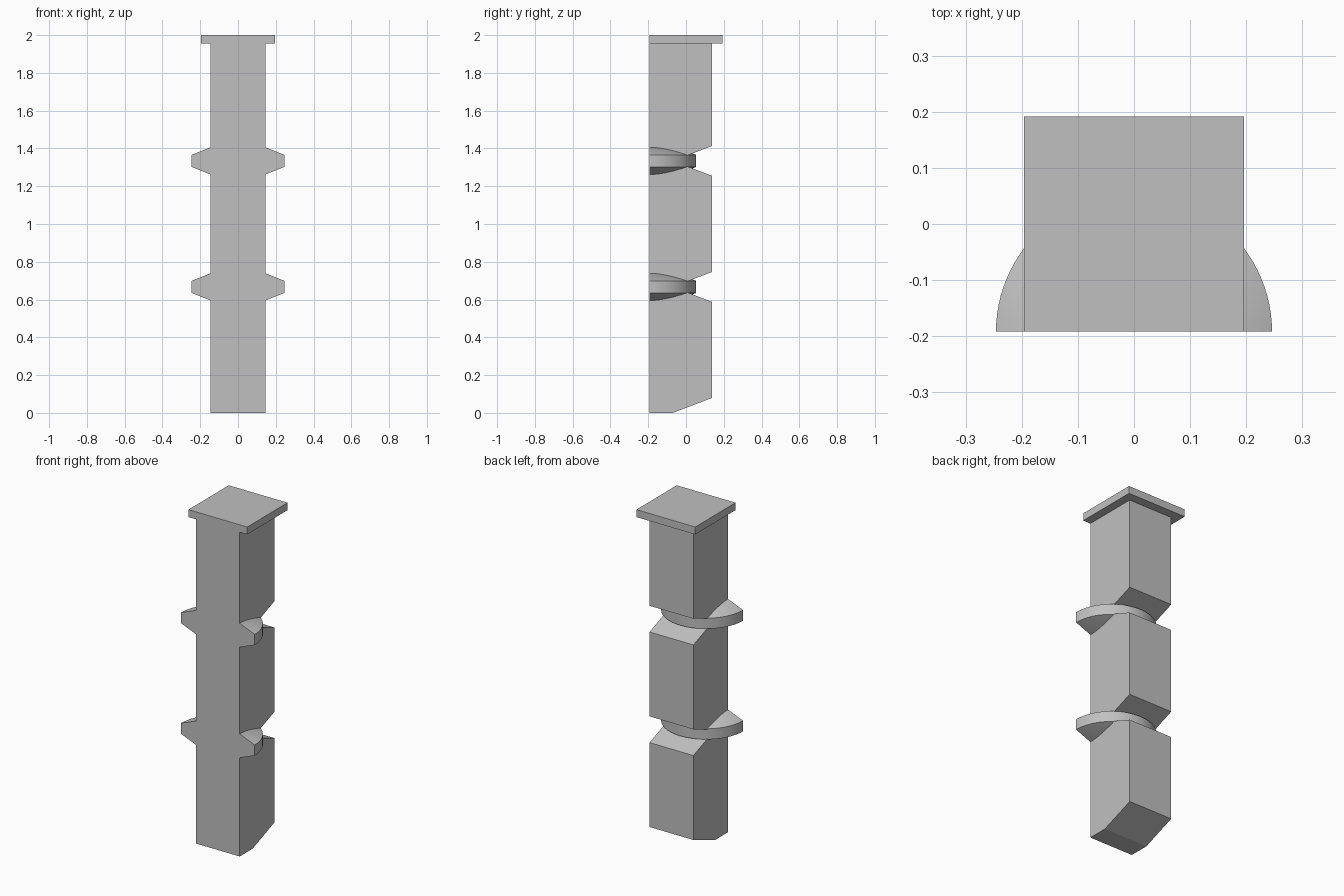
import bpy, bmesh, math
from mathutils import Vector

cube = bpy.data.objects.get("Cube")
if cube:
    bpy.data.objects.remove(cube, do_unlink=True)

FRONT, BACK, HALF_WIDTH = -0.192, 0.138, 0.146
RING_HEIGHTS = (0.667, 1.334)
CAP_BOTTOM, TOP = 1.955, 2.0

grey = bpy.data.materials.new("plain grey")
grey.use_nodes = True
colour = (0.53, 0.53, 0.53, 1)
grey.diffuse_color = colour
grey.node_tree.nodes["Principled BSDF"].inputs["Base Color"].default_value = colour


def finish(bm, name):
    bmesh.ops.remove_doubles(bm, verts=bm.verts, dist=1e-5)
    bmesh.ops.recalc_face_normals(bm, faces=bm.faces)
    mesh = bpy.data.meshes.new(name)
    bm.to_mesh(mesh)
    bm.free()
    mesh.materials.append(grey)
    obj = bpy.data.objects.new(name, mesh)
    bpy.context.collection.objects.link(obj)
    return obj


def extruded_profile(name, points, half_width):
    """Extrude a (y, z) outline across x."""
    bm = bmesh.new()
    face = bm.faces.new([bm.verts.new((-half_width, y, z)) for y, z in points])
    result = bmesh.ops.extrude_face_region(bm, geom=[face])
    verts = [v for v in result["geom"] if isinstance(v, bmesh.types.BMVert)]
    bmesh.ops.translate(bm, verts=verts, vec=(2 * half_width, 0, 0))
    return finish(bm, name)


# Post with a sloped foot and V notches in its back
notch_y, notch_half = -0.07, 0.079
outline = [(FRONT, 0), (notch_y, 0), (BACK, notch_half)]
for z in RING_HEIGHTS:
    outline += [(BACK, z - notch_half), (notch_y, z), (BACK, z + notch_half)]
outline += [(BACK, CAP_BOTTOM), (FRONT, CAP_BOTTOM)]
extruded_profile("post", outline, HALF_WIDTH)

# Square cap, flush with the front
extruded_profile("cap", [(FRONT, CAP_BOTTOM), (-FRONT, CAP_BOTTOM),
                         (-FRONT, TOP), (FRONT, TOP)], 0.196)


# Half-round rings with conical top and bottom
def half_ring(name, z, radius=0.246, rim=0.032, core=0.13):
    bm = bmesh.new()
    section = [(0, -core), (radius, -rim), (radius, rim), (0, core)]
    verts = [bm.verts.new((r, FRONT, z + h)) for r, h in section]
    edges = [bm.edges.new(pair) for pair in zip(verts, verts[1:])]
    bmesh.ops.spin(bm, geom=verts + edges, cent=Vector((0, FRONT, z)),
                   axis=(0, 0, 1), angle=math.pi, steps=48)
    bmesh.ops.remove_doubles(bm, verts=bm.verts, dist=1e-5)
    # Close the flat front
    boundary = [e for e in bm.edges if e.is_boundary]
    bmesh.ops.holes_fill(bm, edges=boundary, sides=0)
    obj = finish(bm, name)
    bpy.ops.object.select_all(action="DESELECT")
    obj.select_set(True)
    bpy.context.view_layer.objects.active = obj
    bpy.ops.object.shade_smooth_by_angle(angle=math.radians(15))


for label, height in zip(("lower_ring", "upper_ring"), RING_HEIGHTS):
    half_ring(label, height)
